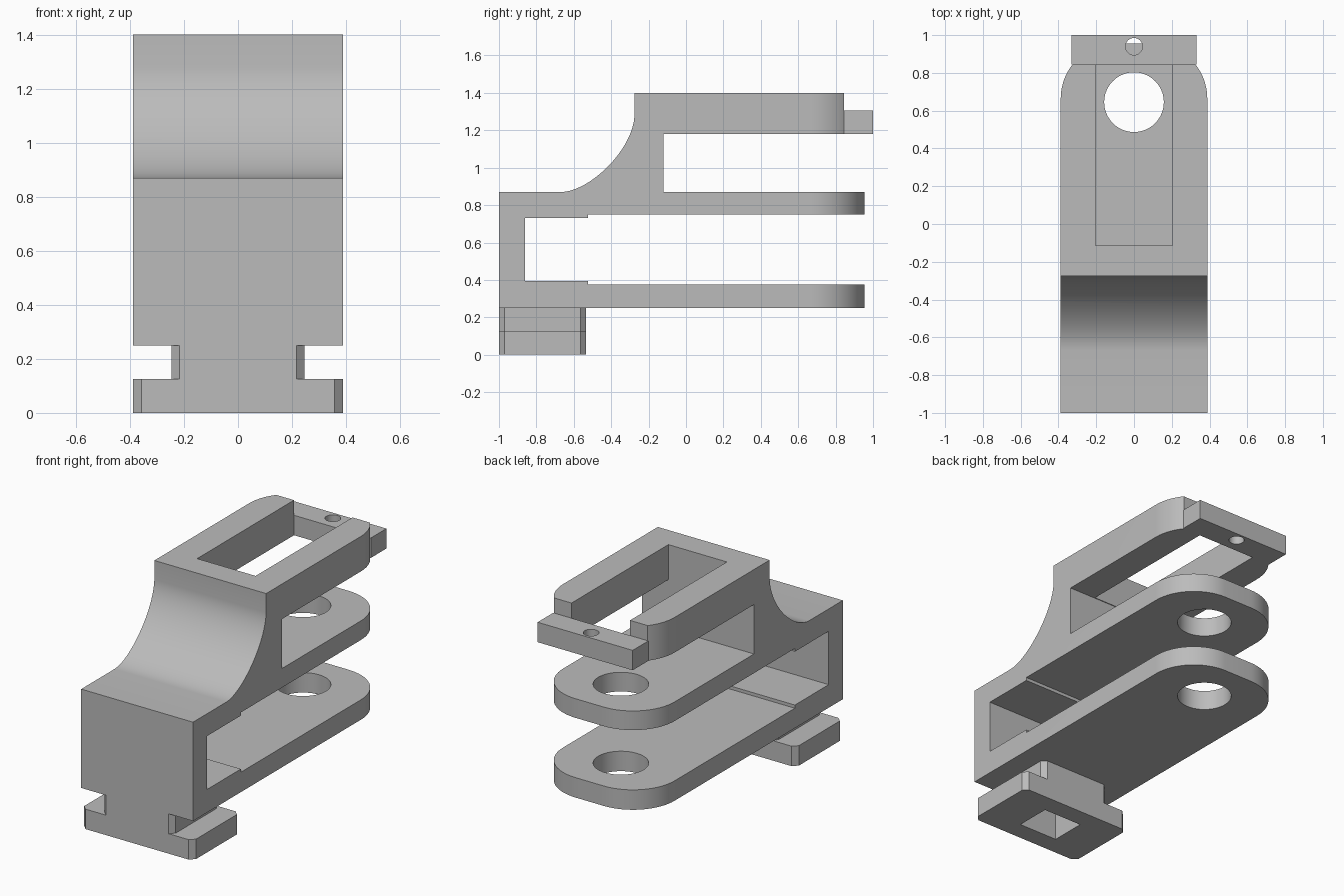
import bpy, bmesh, math
from mathutils import Vector
from mathutils.geometry import interpolate_bezier

cube = bpy.data.objects.get("Cube")
if cube:
    bpy.data.objects.remove(cube, do_unlink=True)

grey = bpy.data.materials.new("plain grey")
grey.use_nodes = True
colour = (0.5, 0.5, 0.5, 1)
grey.diffuse_color = colour
grey.node_tree.nodes["Principled BSDF"].inputs["Base Color"].default_value = colour

W = 0.388  # half width of the bracket


def prism(name, outline, low, high, axis="z"):
    """Extrude an outline along z (points are x, y) or along x (points are y, z)."""
    bm = bmesh.new()
    place = (lambda a, b: (a, b, low)) if axis == "z" else (lambda a, b: (low, a, b))
    face = bm.faces.new([bm.verts.new(place(a, b)) for a, b in outline])
    top = bmesh.ops.extrude_face_region(bm, geom=[face])["geom"]
    move = Vector((0, 0, high - low) if axis == "z" else (high - low, 0, 0))
    bmesh.ops.translate(bm, vec=move, verts=[v for v in top if isinstance(v, bmesh.types.BMVert)])
    bmesh.ops.recalc_face_normals(bm, faces=bm.faces)
    mesh = bpy.data.meshes.new(name)
    bm.to_mesh(mesh)
    bm.free()
    obj = bpy.data.objects.new(name, mesh)
    bpy.context.collection.objects.link(obj)
    mesh.materials.append(grey)
    return obj


def rect(x, y0, y1, c=0):
    """Rectangle centred on x = 0 with optional corner chamfers."""
    if not c:
        return [(-x, y0), (x, y0), (x, y1), (-x, y1)]
    return [(-x + c, y0), (x - c, y0), (x, y0 + c), (x, y1 - c),
            (x - c, y1), (-x + c, y1), (-x, y1 - c), (-x, y0 + c)]


def circle(y, r, n=48):
    return [(r * math.cos(math.tau * i / n), y + r * math.sin(math.tau * i / n)) for i in range(n)]


def select(obj):
    bpy.ops.object.select_all(action="DESELECT")
    obj.select_set(True)
    bpy.context.view_layer.objects.active = obj


def carve(obj, cutter, operation="DIFFERENCE"):
    mod = obj.modifiers.new("carve", "BOOLEAN")
    mod.object, mod.operation, mod.solver = cutter, operation, "EXACT"
    select(obj)
    bpy.ops.object.modifier_apply(modifier=mod.name)
    bpy.data.objects.remove(cutter, do_unlink=True)


# Main bracket: side profile with two prongs, a raised arm and a swept front
sweep = interpolate_bezier(Vector((-0.275, 1.28)), Vector((-0.285, 1.09)),
                           Vector((-0.52, 0.87)), Vector((-0.67, 0.87)), 20)
profile = [(-1, 0.25), (1, 0.25), (1, 0.375), (-0.525, 0.375), (-0.525, 0.395),
           (-0.86, 0.395), (-0.86, 0.73), (-0.525, 0.73), (-0.525, 0.75), (1, 0.75),
           (1, 0.87), (-0.12, 0.87), (-0.12, 1.18), (0.845, 1.18), (0.845, 1.4),
           (-0.275, 1.4)] + [tuple(p) for p in sweep] + [(-1, 0.87)]
body = prism("bracket_body", profile, -W, W, "x")

# Rounded rear ends shared by the prongs and the arm
end, radius = 0.955, 0.29
corner = [(W - radius + radius * math.cos(a), end - radius + radius * math.sin(a))
          for a in (math.pi / 2 * i / 16 for i in range(17))]
plan = [(-W - 0.0, -1.1), (W, -1.1)] + corner + [(-x, y) for x, y in reversed(corner)]
carve(body, prism("plan_cutter", plan, 0.1, 1.6), "INTERSECT")

# Pin holes through both prongs and the open window in the arm
carve(body, prism("pin_cutter", circle(0.645, 0.158), 0.1, 1.0))
carve(body, prism("window_cutter", rect(0.203, -0.115, 1.1), 1.1, 1.6))

# Rear crossbar with its small hole
tab = prism("rear_crossbar", rect(0.33, 0.845, 1), 1.18, 1.305)
carve(tab, prism("crossbar_cutter", circle(0.94, 0.045, 32), 1.1, 1.5))

# Slide foot: chamfered flange and narrower neck with a pocket below
flange = prism("foot_flange", rect(W, -1, -0.535, 0.03), 0, 0.125)
neck = prism("foot_neck", rect(0.247, -1, -0.535, 0.03), 0.125, 0.25)
for part, low, high in ((flange, -0.1, 0.3), (neck, 0, 0.2)):
    carve(part, prism("pocket_cutter", rect(0.135, -0.88, -0.655), low, high))

for part in (body, tab, flange, neck):
    select(part)
    bpy.ops.object.shade_smooth_by_angle(angle=math.radians(30))
